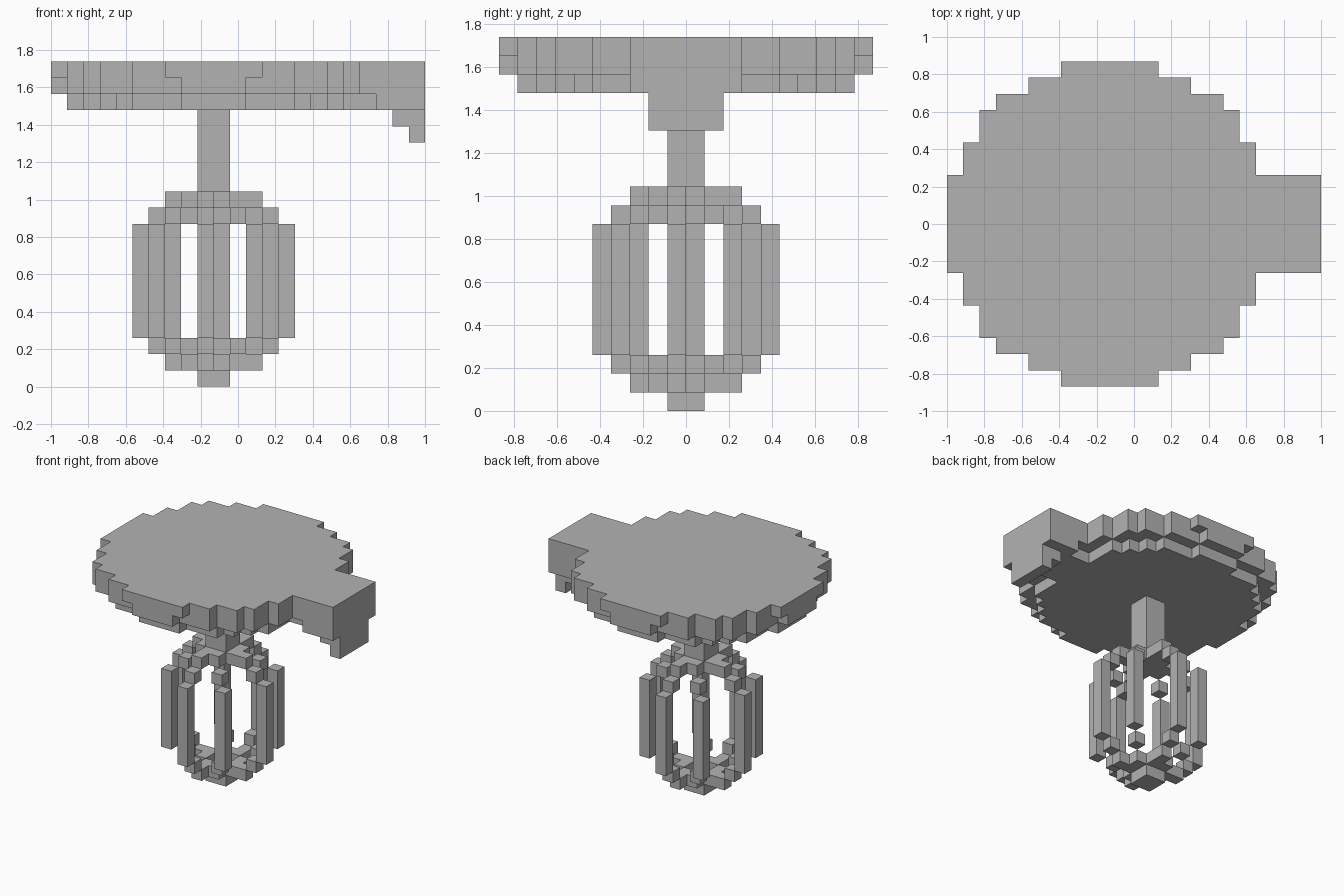
import bpy
import bmesh
from mathutils import Vector

cube = bpy.data.objects.get("Cube")
if cube:
    bpy.data.objects.remove(cube, do_unlink=True)

UNIT = 2 / 23          # edge length of one block
AXIS_X = -1.5          # round axis of the model, in blocks from x = 0

grey = bpy.data.materials.new("plain grey")
grey.use_nodes = True
grey.diffuse_color = (0.45, 0.45, 0.45, 1)
grey.node_tree.nodes["Principled BSDF"].inputs["Base Color"].default_value = (0.45, 0.45, 0.45, 1)


def box(x0, x1, y0, y1, z0, z1):
    """Blocks filling a range, relative to the round axis."""
    return {(x, y, z) for x in range(x0, x1) for y in range(y0, y1) for z in range(z0, z1)}


def disk(radius_squared, z):
    """Round layer of blocks."""
    return {(x, y, z) for x, y, z in box(-10, 10, -10, 10, z, z + 1)
            if (x + 0.5) ** 2 + (y + 0.5) ** 2 <= radius_squared}


def four_ways(blocks):
    """Repeat blocks at each quarter turn round the axis."""
    out = set()
    for x, y, z in blocks:
        for _ in range(4):
            out.add((x, y, z))
            x, y = -y - 1, x
    return out


parts = {}

# Round top plate: full rim, rim with trimmed tips, smaller underside
rim = {(x, y, z) for x, y, z in disk(100, 18)
       if max(abs(x + 0.5), abs(y + 0.5)) < 9 or min(abs(x + 0.5), abs(y + 0.5)) < 2}
parts["top_plate"] = disk(100, 19) | rim | disk(77, 17)

# Spout on the side, stepping down to a lip
parts["spout"] = (box(9, 13, -3, 3, 18, 20) | box(10, 13, -3, 3, 17, 18)
                  | box(9, 10, -2, 2, 17, 18) | box(11, 13, -2, 2, 16, 17)
                  | box(12, 13, -2, 2, 15, 16)) - parts["top_plate"]

# Stem under the plate
parts["stem"] = box(-1, 1, -1, 1, 11, 17)

# Cage wires: straight bars, steps inward, and hub arms at both ends
parts["cage_bars"] = four_ways(box(4, 5, -1, 0, 3, 10) | box(3, 4, 2, 3, 3, 10))
for name, step_z, arm_z in (("upper", 10, 11), ("lower", 2, 1)):
    parts[name + "_cage_steps"] = four_ways({(3, -1, step_z), (2, 1, step_z)})
    parts[name + "_cage_arms"] = four_ways(box(1, 3, -1, 0, arm_z, arm_z + 1) | {(1, 0, arm_z)})
parts["bottom_tip"] = box(-1, 1, -1, 1, 0, 1)

solid = set().union(*parts.values())


def build(name, blocks):
    """Make the outer skin of a set of blocks."""
    bm = bmesh.new()
    for block in sorted(blocks):
        centre = Vector(block) + Vector((0.5, 0.5, 0.5))
        for axis in range(3):
            for sign in (-1, 1):
                normal = Vector((0, 0, 0))
                normal[axis] = sign
                neighbour = tuple(int(c) for c in Vector(block) + normal)
                if neighbour in solid:
                    continue
                side = Vector((0, 0, 0))
                side[(axis + 1) % 3] = 0.5
                up = normal.cross(side)
                mid = centre + normal / 2
                corners = (mid - side - up, mid + side - up, mid + side + up, mid - side + up)
                bm.faces.new([bm.verts.new((c + Vector((AXIS_X, 0, 0))) * UNIT) for c in corners])
    bmesh.ops.remove_doubles(bm, verts=bm.verts, dist=UNIT / 100)
    bmesh.ops.dissolve_limit(bm, angle_limit=0.01, verts=bm.verts, edges=bm.edges)
    mesh = bpy.data.meshes.new(name)
    bm.to_mesh(mesh)
    bm.free()
    mesh.materials.append(grey)
    bpy.context.collection.objects.link(bpy.data.objects.new(name, mesh))


for part_name, part_blocks in parts.items():
    build(part_name, part_blocks)
